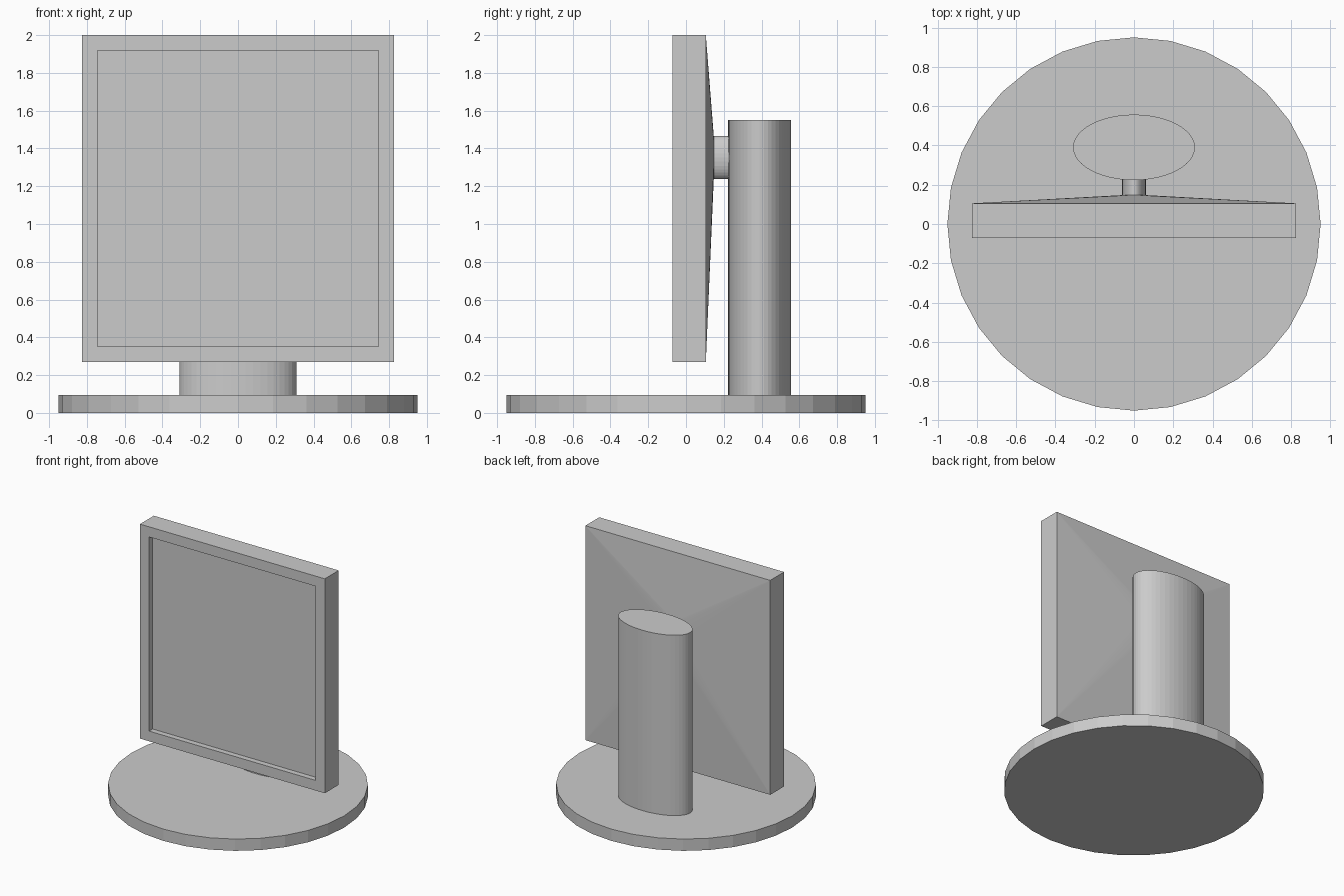
import bpy, bmesh
from math import sin, cos, tau

cube = bpy.data.objects.get("Cube")
if cube:
    bpy.data.objects.remove(cube, do_unlink=True)

GREY = (0.6, 0.6, 0.6, 1.0)
grey = bpy.data.materials.new("plain_grey")
grey.use_nodes = True
grey.diffuse_color = GREY
grey.node_tree.nodes["Principled BSDF"].inputs["Base Color"].default_value = GREY


def finish(name, bm):
    """Turn a bmesh into a named, flat shaded object."""
    bmesh.ops.recalc_face_normals(bm, faces=bm.faces)
    mesh = bpy.data.meshes.new(name)
    bm.to_mesh(mesh)
    bm.free()
    mesh.materials.append(grey)
    obj = bpy.data.objects.new(name, mesh)
    bpy.context.collection.objects.link(obj)
    return obj


def ellipse(rx, ry, sides):
    return [(rx * cos(tau * i / sides), ry * sin(tau * i / sides)) for i in range(sides)]


def prism(name, start, end):
    """Closed solid between two matching rings of points."""
    bm = bmesh.new()
    a = [bm.verts.new(p) for p in start]
    b = [bm.verts.new(p) for p in end]
    bm.faces.new(a)
    bm.faces.new(b)
    for i in range(len(a)):
        j = (i + 1) % len(a)
        bm.faces.new((a[i], a[j], b[j], b[i]))
    return finish(name, bm)


# Round foot and oval column
disc = ellipse(0.95, 0.95, 32)
prism("base", [(x, y, 0) for x, y in disc], [(x, y, 0.095) for x, y in disc])
oval = ellipse(0.31, 0.167, 48)
prism("column", [(x, y + 0.39, 0.095) for x, y in oval],
      [(x, y + 0.39, 1.55) for x, y in oval])

# Short neck joining the column to the screen
HUB_Y, HUB_Z, SIDES = 0.147, 1.352, 32
hub = [(x, z + HUB_Z) for x, z in ellipse(0.06, 0.114, SIDES)]
prism("neck", [(x, HUB_Y, z) for x, z in hub], [(x, 0.25, z) for x, z in hub])

# Screen housing: recessed front, straight sides, back tapering to the neck
W, LOW, HIGH, BORDER = 0.825, 0.27, 2.0, 0.082
FRONT, BACK, SCREEN = -0.072, 0.105, -0.027
bm = bmesh.new()


def frame(y, inset):
    x, lo, hi = W - inset, LOW + inset, HIGH - inset
    return [bm.verts.new(p) for p in ((x, y, hi), (-x, y, hi), (-x, y, lo), (x, y, lo))]


rings = [frame(SCREEN, BORDER), frame(FRONT, BORDER), frame(FRONT, 0), frame(BACK, 0)]
bm.faces.new(rings[0])
for a, b in zip(rings, rings[1:]):
    for i in range(4):
        j = (i + 1) % 4
        bm.faces.new((a[i], a[j], b[j], b[i]))

# Each back corner fans to a quarter of the hub, with flat triangles between
corners = rings[-1]
rim = [bm.verts.new((x, HUB_Y, z)) for x, z in hub]
quarter = SIDES // 4
for c in range(4):
    for i in range(c * quarter, (c + 1) * quarter):
        bm.faces.new((corners[c], rim[i], rim[(i + 1) % SIDES]))
    bm.faces.new((corners[c], rim[(c + 1) * quarter % SIDES], corners[(c + 1) % 4]))
bm.faces.new(rim)
finish("screen_housing", bm)
